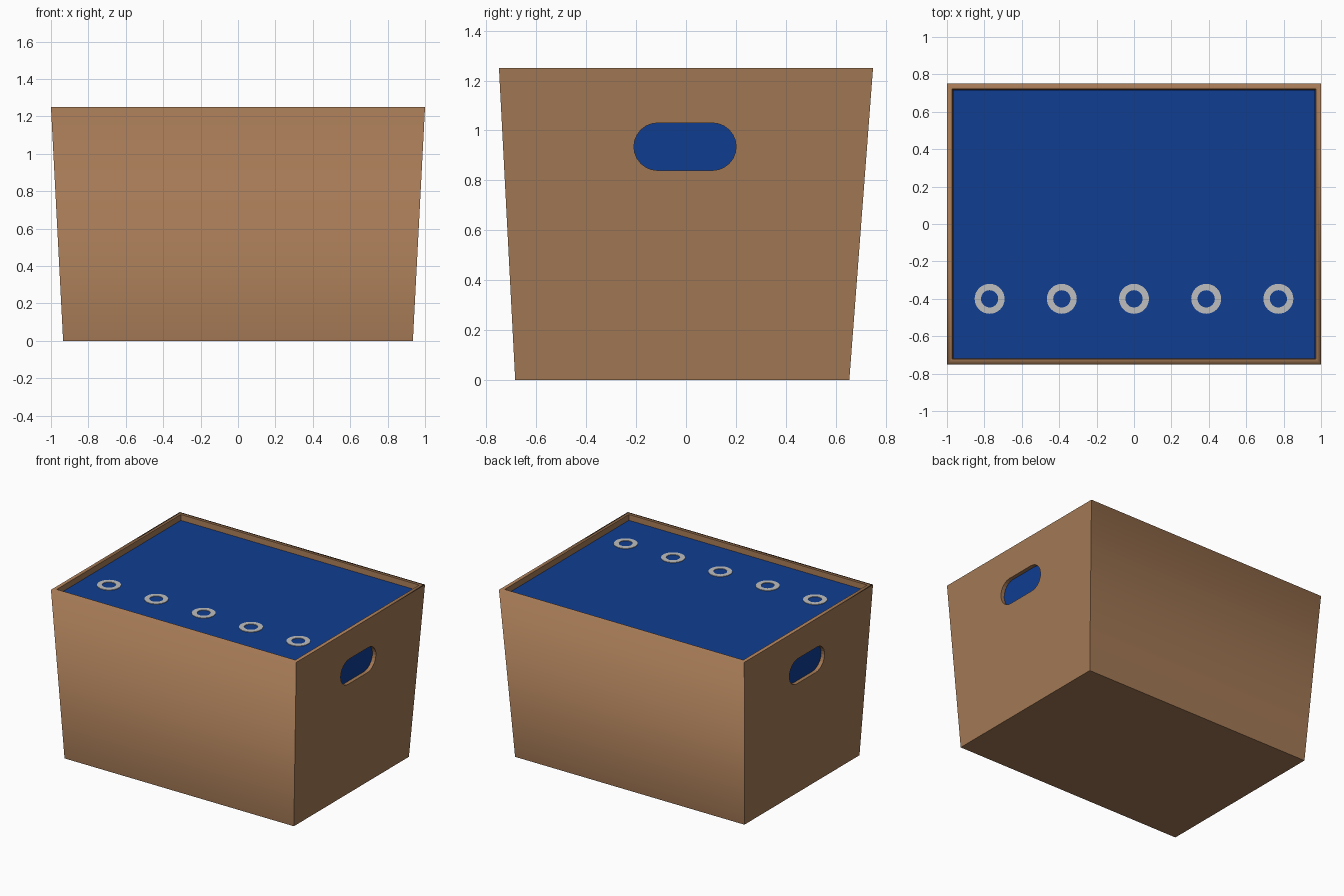
import bpy, bmesh, math

if "Cube" in bpy.data.objects:
    bpy.data.objects.remove(bpy.data.objects["Cube"])


def material(name, rgb):
    m = bpy.data.materials.new(name)
    m.diffuse_color = (*rgb, 1)
    m.use_nodes = True
    m.node_tree.nodes["Principled BSDF"].inputs["Base Color"].default_value = m.diffuse_color
    return m


WOOD = material("brown cardboard", (0.37, 0.19, 0.09))
BLUE = material("blue binder", (0.005, 0.047, 0.285))
GREY = material("grey metal", (0.52, 0.52, 0.52))

H, WALL, FILL = 1.25, 0.028, 1.21


def section(z, inset):
    """Four corners of the tapered box at height z, moved inwards by inset."""
    t = z / H
    x = 0.935 + 0.065 * t - inset
    y0 = -0.685 - 0.065 * t + inset
    y1 = 0.655 + 0.095 * t - inset
    return [(-x, y0, z), (x, y0, z), (x, y1, z), (-x, y1, z)]


def make(name, bm, mat):
    bmesh.ops.recalc_face_normals(bm, faces=bm.faces)
    me = bpy.data.meshes.new(name)
    bm.to_mesh(me)
    bm.free()
    me.materials.append(mat)
    ob = bpy.data.objects.new(name, me)
    bpy.context.collection.objects.link(ob)
    return ob


def loft(name, loops, mat, closed=False):
    """Skin a list of loops; cap both ends, or join the last to the first."""
    bm = bmesh.new()
    rows = [[bm.verts.new(p) for p in loop] for loop in loops]
    n = len(rows[0])
    pairs = list(zip(rows, rows[1:]))
    if closed:
        pairs.append((rows[-1], rows[0]))
    for a, b in pairs:
        for i in range(n):
            j = (i + 1) % n
            bm.faces.new((a[i], a[j], b[j], b[i]))
    if not closed:
        bm.faces.new(rows[0])
        bm.faces.new(rows[-1])
    return make(name, bm, mat)


# Tapered open box: outer wall, rim, inner wall, floor
box = loft("tapered_box", [section(0, 0), section(H, 0),
                           section(H, WALL), section(WALL, WALL)], WOOD)
# Soft shading runs from the rim down the front and back panels
for p in box.data.polygons:
    outer = abs(p.normal.y) > 0.9 and p.normal.y * p.center.y > 0
    p.use_smooth = outer or p.normal.z > 0.9 and p.center.z > 1

# Rounded hand holes through both side walls
R, CY, CZ = 0.095, -0.004, 0.935
slot = []
for i in range(26):
    end = 1 if i < 13 else -1
    a = math.radians(-90 + 15 * (i if i < 13 else i - 1))
    slot.append((CY + end * 0.11 + R * math.cos(a), CZ + R * math.sin(a)))
cutter = loft("hand_hole_cutter", [[(x, y, z) for y, z in slot] for x in (-1.2, 1.2)], WOOD)
cutter.hide_render = True
cutter.hide_viewport = True
cut = box.modifiers.new("hand_holes", 'BOOLEAN')
cut.operation = 'DIFFERENCE'
cut.solver = 'EXACT'
cut.object = cutter

# Binders packed tightly inside the box
loft("binders", [section(WALL + 0.002, WALL + 0.002), section(FILL, WALL + 0.002)], BLUE)

# Metal finger ring on each binder spine
for k in range(5):
    cx = (k - 2) * 0.386

    def circle(r, z):
        return [(cx + r * math.cos(i * math.tau / 32), -0.4 + r * math.sin(i * math.tau / 32), z)
                for i in range(32)]

    loft("finger_ring_%d" % (k + 1),
         [circle(0.08, FILL - 0.003), circle(0.08, FILL + 0.004),
          circle(0.046, FILL + 0.004), circle(0.046, FILL - 0.003)], GREY, closed=True)
